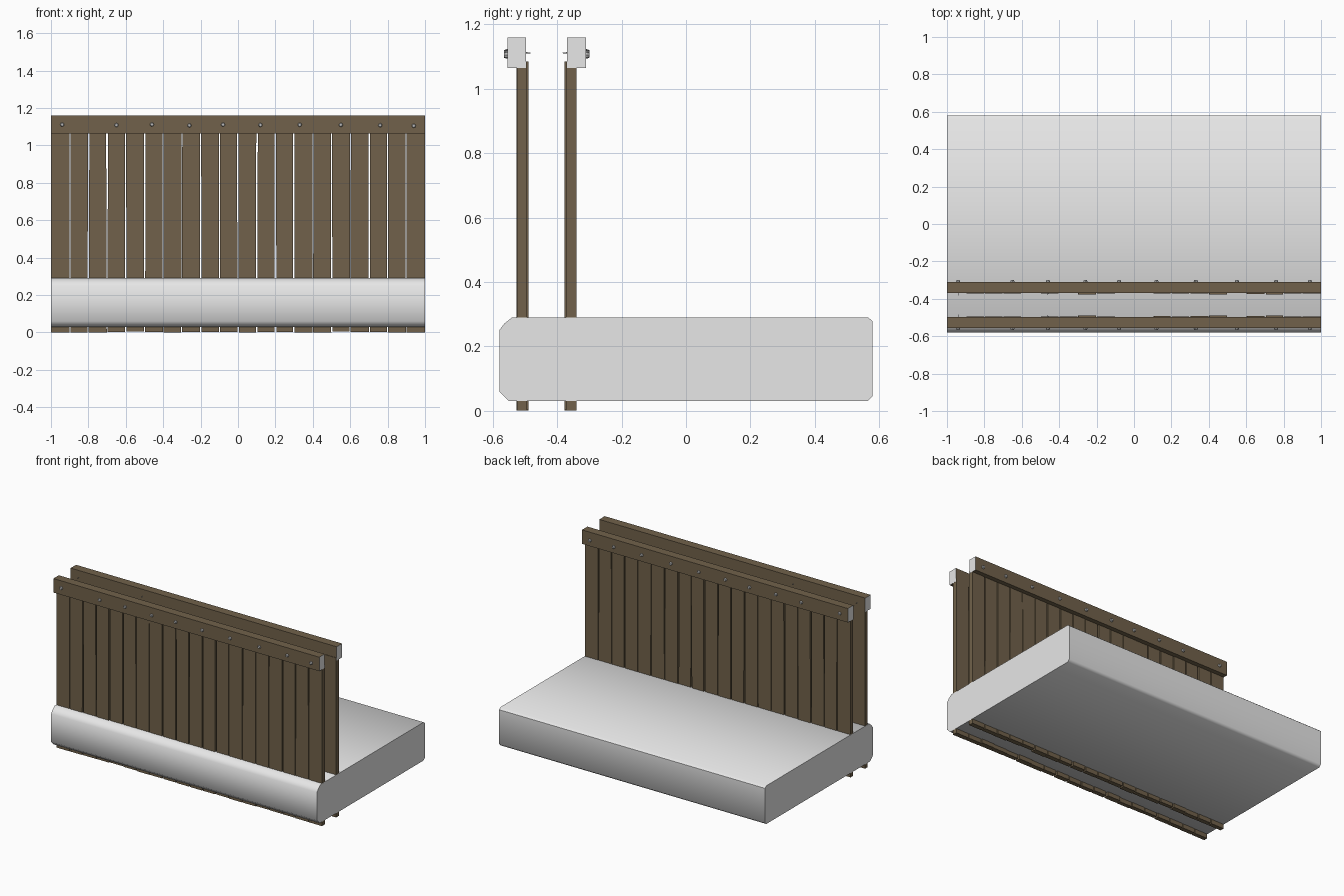
import bpy, bmesh, math, random
from mathutils import Matrix

if "Cube" in bpy.data.objects:
    bpy.data.objects.remove(bpy.data.objects["Cube"])

def material(name, rgb):
    m = bpy.data.materials.new(name)
    m.diffuse_color = (*rgb, 1)
    m.use_nodes = True
    m.node_tree.nodes["Principled BSDF"].inputs["Base Color"].default_value = m.diffuse_color
    return m

WOOD = material("weathered_brown_wood", (0.165, 0.121, 0.069))
GREY = material("pale_grey", (0.8, 0.8, 0.8))
STEEL = material("bolt_grey", (0.5, 0.5, 0.5))

def finish(bm, name, *mats):
    bmesh.ops.recalc_face_normals(bm, faces=bm.faces[:])
    me = bpy.data.meshes.new(name)
    bm.to_mesh(me)
    bm.free()
    for m in mats:
        me.materials.append(m)
    ob = bpy.data.objects.new(name, me)
    bpy.context.collection.objects.link(ob)
    return ob

def block(bm, bottom, top, y0, y1, z0, z1):
    """Box whose left/right edges may differ at the bottom and top."""
    v = [bm.verts.new((x, y, z)) for z, e in ((z0, bottom), (z1, top))
         for x, y in ((e[0], y0), (e[1], y0), (e[1], y1), (e[0], y1))]
    for f in ((0, 3, 2, 1), (4, 5, 6, 7), (0, 1, 5, 4), (1, 2, 6, 5), (2, 3, 7, 6), (3, 0, 4, 7)):
        bm.faces.new([v[i] for i in f])

# Ground slab: chamfered profile extruded along x
profile = [(-0.58, 0.06), (-0.58, 0.25), (-0.565, 0.27), (-0.54, 0.29), (0.565, 0.29),
           (0.58, 0.278), (0.58, 0.045), (0.565, 0.03), (-0.55, 0.03)]
bm = bmesh.new()
face = bm.faces.new([bm.verts.new((-1, y, z)) for y, z in profile])
ext = bmesh.ops.extrude_face_region(bm, geom=[face])
bmesh.ops.translate(bm, vec=(2, 0, 0), verts=[g for g in ext["geom"] if isinstance(g, bmesh.types.BMVert)])
slab = finish(bm, "ground_slab", GREY)
for p in slab.data.polygons:
    p.use_smooth = True
bpy.context.view_layer.objects.active = slab
slab.select_set(True)
bpy.ops.object.shade_smooth_by_angle(angle=math.radians(50))

# The two plank walls mirror each other across y = -0.433
same = lambda y: y
flip = lambda y: -0.866 - y
BOLTS = (-0.94, -0.65, -0.46, -0.26, -0.08, 0.12, 0.33, 0.55, 0.76, 0.94)

for side, my in (("front", same), ("back", flip)):
    random.seed(4)
    # Uneven upright planks
    bm = bmesh.new()
    for i in range(20):
        x0, x1 = -1 + i * 0.1, -0.9 + i * 0.1
        j = [random.uniform(0.0005, 0.006) for _ in range(4)]
        if i in (0, 19):
            j[0 if i == 0 else 1] = j[2 if i == 0 else 3] = 0.001
        out = 0.006 if i in (7, 14, 17) else random.uniform(-0.002, 0.002)
        block(bm, (x0 + j[0], x1 - j[1]), (x0 + j[2], x1 - j[3]),
              my(-0.524 + random.uniform(-0.002, 0.002)), my(-0.495 + out),
              random.uniform(0, 0.006) if i else 0, 1.085)
    finish(bm, side + "_planks", WOOD)

    # Top rail with pale sawn ends
    bm = bmesh.new()
    block(bm, (-1, 1), (-1, 1), my(-0.555), my(-0.497), 1.065, 1.16)
    rail = finish(bm, side + "_top_rail", WOOD, GREY)
    for p in rail.data.polygons:
        p.material_index = int(abs(p.normal.x) > 0.9)

    # Bolts: flat head outside, pointed shank through the rail
    bm = bmesh.new()
    s = 1 if side == "front" else -1
    for k, x in enumerate(BOLTS):
        z = 1.108 + random.uniform(-0.004, 0.004)
        tip = -0.483 if k in (0, 2) else -0.5
        for ya, yb, r0, r1 in ((-0.566, -0.558, 0.008, 0.011), (-0.558, -0.55, 0.011, 0.011),
                               (-0.55, tip, 0.005, 0.001)):
            mat = Matrix.Translation((x, my((ya + yb) / 2), z)) @ Matrix.Rotation(-s * math.pi / 2, 4, 'X')
            bmesh.ops.create_cone(bm, cap_ends=True, segments=8, radius1=r0, radius2=r1,
                                  depth=yb - ya, matrix=mat)
    finish(bm, side + "_bolts", STEEL)
